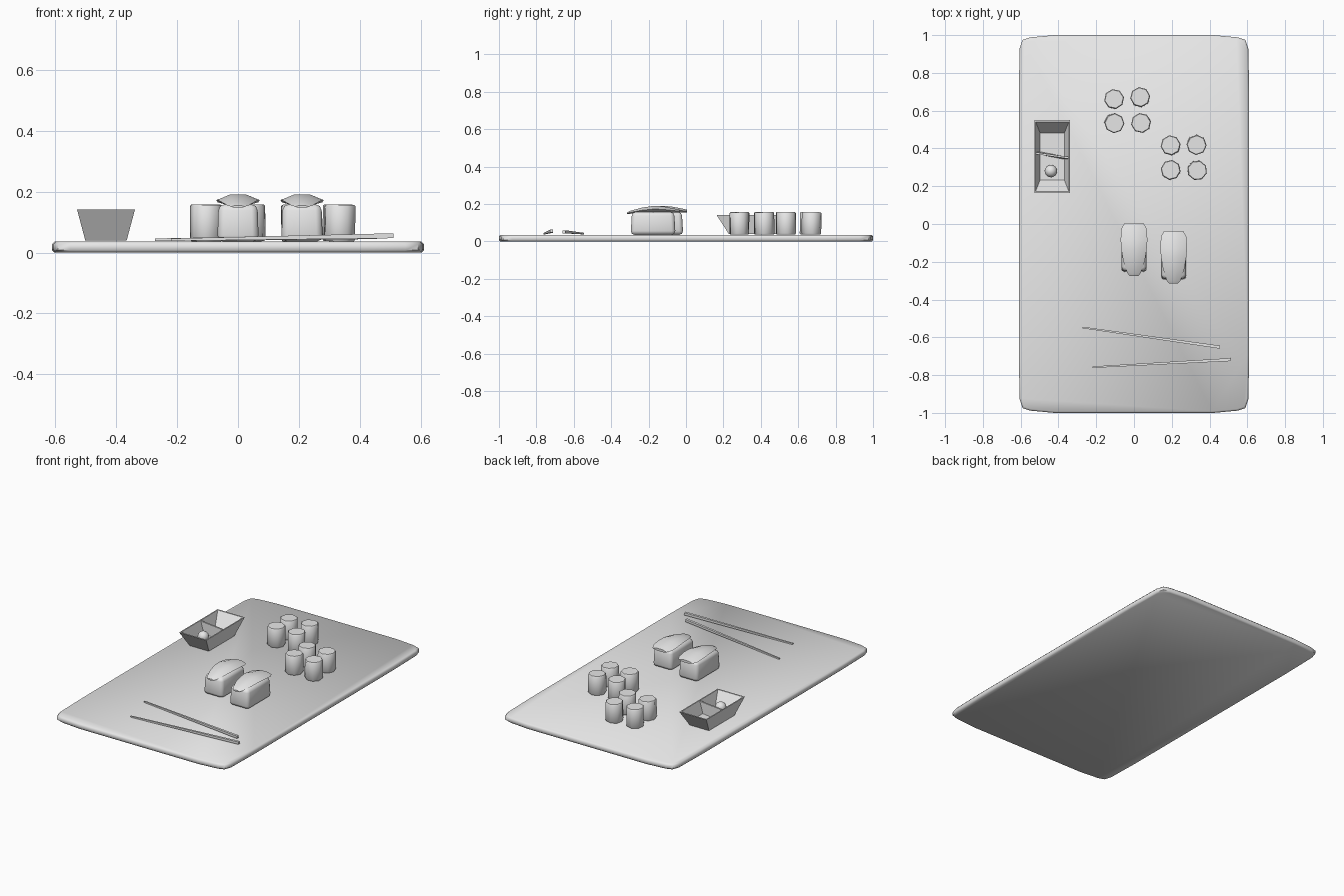
import bpy, bmesh, math, random
from mathutils import Vector

random.seed(4)
cube = bpy.data.objects.get("Cube")
if cube:
    bpy.data.objects.remove(cube, do_unlink=True)

grey = bpy.data.materials.new("plain grey")
grey.use_nodes = True
grey.diffuse_color = (0.8, 0.8, 0.8, 1)
grey.node_tree.nodes["Principled BSDF"].inputs["Base Color"].default_value = (0.8, 0.8, 0.8, 1)


def finish(bm, name, angle=None):
    """Turn a bmesh into a named object, smooth below the given angle."""
    bmesh.ops.recalc_face_normals(bm, faces=bm.faces)
    mesh = bpy.data.meshes.new(name)
    bm.to_mesh(mesh)
    bm.free()
    mesh.materials.append(grey)
    obj = bpy.data.objects.new(name, mesh)
    bpy.context.collection.objects.link(obj)
    if angle:
        bpy.ops.object.select_all(action='DESELECT')
        bpy.context.view_layer.objects.active = obj
        obj.select_set(True)
        bpy.ops.object.shade_smooth_by_angle(angle=math.radians(angle))
    return obj


def loft(rings, name, angle=None):
    """Skin rings of equal point count and cap both ends."""
    bm = bmesh.new()
    loops = [[bm.verts.new(p) for p in ring] for ring in rings]
    n = len(loops[0])
    for a, b in zip(loops, loops[1:]):
        for i in range(n):
            j = (i + 1) % n
            bm.faces.new((a[i], a[j], b[j], b[i]))
    bm.faces.new(loops[0])
    bm.faces.new(loops[-1])
    return finish(bm, name, angle)


def rect(cx, cy, hx, hy, z):
    return [(cx + sx * hx, cy + sy * hy, z) for sx, sy in ((-1, -1), (1, -1), (1, 1), (-1, 1))]


# Serving board: softly rounded rectangle with eased edges
corner = [(0.61, 0.7), (0.605, 0.93), (0.59, 0.975), (0.55, 0.988), (0.42, 1.0)]
outline = (corner + [(-x, y) for x, y in reversed(corner)]
           + [(-x, -y) for x, y in corner] + [(x, -y) for x, y in reversed(corner)])


def board_ring(inset, z):
    return [(x * (1 - inset / 0.61), y * (1 - inset), z) for x, y in outline]


loft([board_ring(0.008, 0), board_ring(0, 0.008), board_ring(0, 0.027),
      board_ring(0.008, 0.036)], "serving_board", 50)

# Eight-sided rolls in two groups of four
roll_spots = [(-0.105, 0.66), (0.033, 0.67), (-0.105, 0.535), (0.038, 0.535),
              (0.195, 0.415), (0.33, 0.42), (0.195, 0.285), (0.333, 0.285)]
for k, (cx, cy) in enumerate(roll_spots):
    turn = random.uniform(0, math.pi / 4)
    rings = []
    for r, z in ((0.049, 0), (0.053, 0.006), (0.053, 0.115), (0.049, 0.12)):
        rings.append([(r * math.cos(turn + i * math.pi / 4), r * math.sin(turn + i * math.pi / 4), z)
                      for i in range(8)])
    roll = loft(rings, f"roll_{k + 1}", 50)
    roll.location = (cx, cy, 0.037)
    roll.rotation_euler = (random.uniform(-0.02, 0.02), random.uniform(-0.02, 0.02), 0)

# Rice blocks, each with a drooping slice on top
slice_stations = [(-0.14, 0.022, 0.150, 0.005), (-0.125, 0.036, 0.155, 0.008),
                  (-0.06, 0.057, 0.167, 0.014), (0, 0.067, 0.173, 0.017),
                  (0.05, 0.071, 0.172, 0.016), (0.11, 0.067, 0.165, 0.012),
                  (0.14, 0.05, 0.162, 0.008)]
for k, (cx, cy) in enumerate([(0, -0.135), (0.21, -0.176)]):
    bm = bmesh.new()
    bmesh.ops.create_cube(bm, size=1)
    for v in bm.verts:
        taper = 0.94 if v.co.z > 0 else 1
        v.co = (cx + v.co.x * 0.136 * taper, cy + v.co.y * 0.24 * taper, 0.097 + v.co.z * 0.122)
    bmesh.ops.bevel(bm, geom=bm.edges[:], offset=0.02, segments=2, profile=0.5, affect='EDGES')
    finish(bm, f"rice_block_{k + 1}", 60)

    rings = []
    for y, w, z, t in slice_stations:
        section = [(-1, 0), (-0.4, 1), (0.4, 1), (1, 0), (0.45, -0.9), (-0.45, -0.9)]
        rings.append([(cx + w * u, cy + y, z + t * v) for u, v in section])
    loft(rings, f"topping_slice_{k + 1}", 50)

# Flared sauce dish, open and hollow
dx, dy = -0.433, 0.357
loft([rect(dx, dy, 0.068, 0.128, 0.04), rect(dx, dy, 0.095, 0.193, 0.141),
      rect(dx, dy, 0.088, 0.184, 0.141), rect(dx, dy, 0.064, 0.124, 0.065)], "sauce_dish")

# Slightly skewed divider between the two compartments
divider = []
for hx, z, half in ((0.066, 0.06, 0.008), (0.09, 0.136, 0.005)):
    divider.append([(dx - hx, 0.375 - half, z), (dx + hx, 0.35 - half, z),
                    (dx + hx, 0.35 + half, z), (dx - hx, 0.375 + half, z)])
loft(divider, "dish_divider")

# Ball of paste in the front compartment
bm = bmesh.new()
bmesh.ops.create_uvsphere(bm, u_segments=16, v_segments=10, radius=0.033)
bmesh.ops.translate(bm, verts=bm.verts, vec=(-0.44, 0.28, 0.095))
finish(bm, "paste_ball", 60)

# Tapered chopsticks resting on their thin tips
sticks = [((-0.272, -0.548, 0.042), (0.455, -0.652, 0.052)),
          ((-0.22, -0.758, 0.042), (0.51, -0.718, 0.055))]
for k, (tip, end) in enumerate(sticks):
    tip, end = Vector(tip), Vector(end)
    along = (end - tip).normalized()
    side = along.cross(Vector((0, 0, 1))).normalized()
    up = side.cross(along)
    rings = []
    for p, h in ((tip, 0.004), (end, 0.008)):
        rings.append([p + side * h * a + up * h * b for a, b in ((-1, -1), (1, -1), (1, 1), (-1, 1))])
    loft(rings, f"chopstick_{k + 1}")
